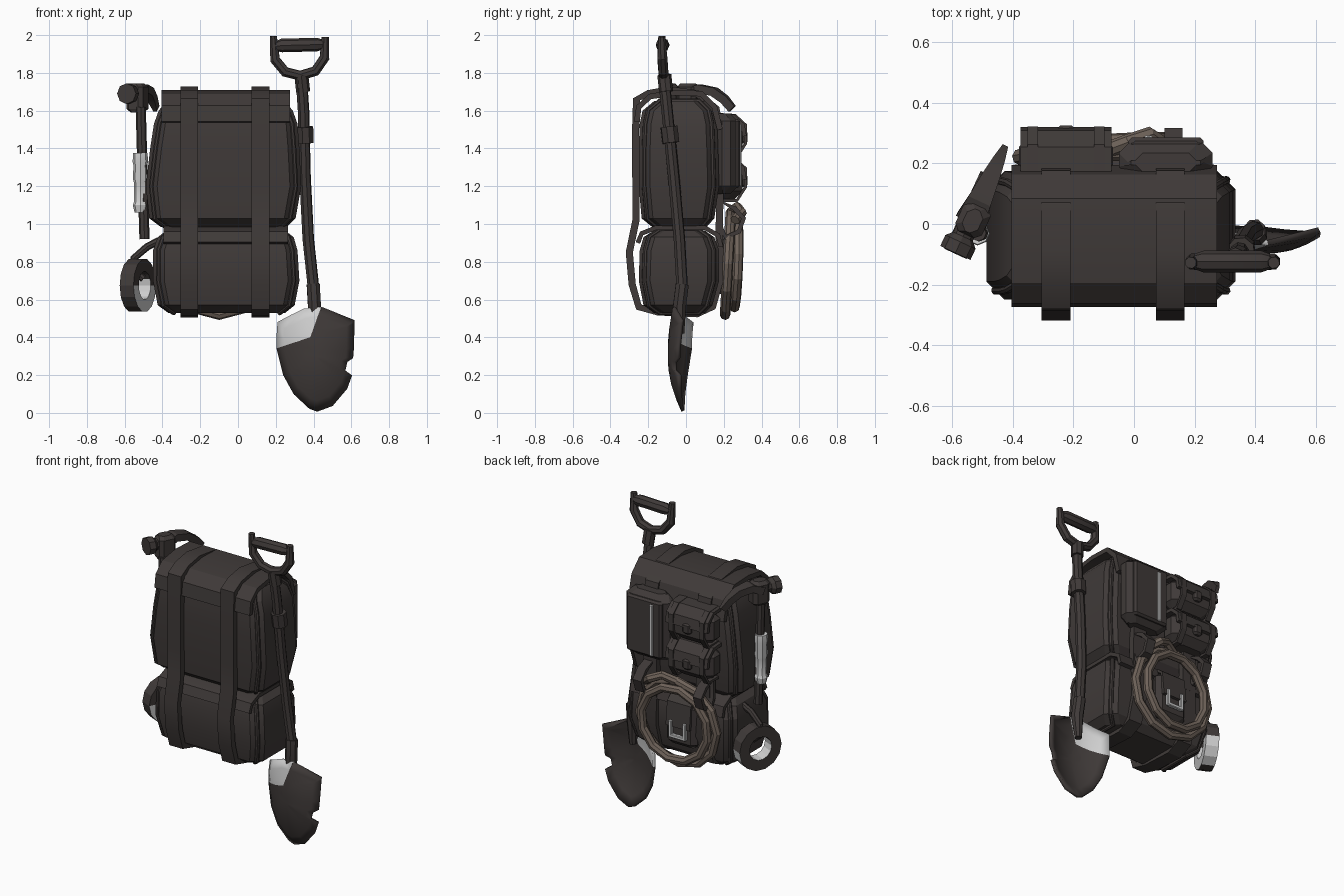
import bpy, bmesh, math
from mathutils import Vector, Matrix

if "Cube" in bpy.data.objects:
    bpy.data.objects.remove(bpy.data.objects["Cube"])


def material(name, rgb):
    m = bpy.data.materials.new(name)
    m.use_nodes = True
    colour = (*rgb, 1)
    m.diffuse_color = colour
    m.node_tree.nodes["Principled BSDF"].inputs["Base Color"].default_value = colour
    return m


DARK = material("dark_canvas", (.05, .042, .04))
ROPE = material("brown_rope", (.16, .125, .102))
LIGHT = material("pale_grey", (.64, .64, .64))
made = []


def add(name, mesh, *mats):
    ob = bpy.data.objects.new(name, mesh)
    bpy.context.collection.objects.link(ob)
    for m in mats:
        mesh.materials.append(m)
    made.append(ob)
    return ob


def skin(name, rings, *mats, closed=False, caps=(True, True)):
    """Join rings of points into a surface."""
    bm = bmesh.new()
    vs = [[bm.verts.new(p) for p in ring] for ring in rings]
    n = len(vs[0])
    for i in range(len(vs) if closed else len(vs) - 1):
        a, b = vs[i], vs[(i + 1) % len(vs)]
        for j in range(n):
            k = (j + 1) % n
            bm.faces.new((a[j], a[k], b[k], b[j]))
    for cap, ring in zip(caps, (vs[0], vs[-1])):
        if cap and not closed:
            bm.faces.new(ring)
    bmesh.ops.recalc_face_normals(bm, faces=bm.faces)
    mesh = bpy.data.meshes.new(name)
    bm.to_mesh(mesh)
    bm.free()
    return add(name, mesh, *mats)


def cushion(name, sections, cut, mat=DARK):
    """Stack chamfered rectangles given as z, x0, x1, y0, y1."""
    rings = []
    for z, a, b, c, d in sections:
        rings.append([(a + cut, c, z), (b - cut, c, z), (b, c + cut, z), (b, d - cut, z),
                      (b - cut, d, z), (a + cut, d, z), (a, d - cut, z), (a, c + cut, z)])
    return skin(name, rings, mat)


def pouch(name, x, y, z, r, mat=DARK):
    """Box with every edge chamfered by r."""
    rows = [(z[0], r), (z[0] + r, 0), (z[1] - r, 0), (z[1], r)]
    return cushion(name, [(h, x[0] + i, x[1] - i, y[0] + i / 2, y[1] - i) for h, i in rows], r, mat)


def ribbon(name, path, x, w, t, mat=DARK, closed=False, taper=1):
    """Flat band following a y, z path."""
    pts = [Vector(p) for p in path]
    n, rings = len(pts), []
    for i, p in enumerate(pts):
        a = pts[(i - 1) % n] if closed or i else p
        b = pts[(i + 1) % n] if closed or i < n - 1 else p
        d = (b - a).normalized()
        o = Vector((-d.y, d.x)) * t / 2
        h = w / 2 * (1 + (taper - 1) * i / (n - 1))
        q, s = p + o, p - o
        rings.append([(x - h, *q), (x + h, *q), (x + h, *s), (x - h, *s)])
    return skin(name, rings, mat, closed=closed)


def tube(name, pts, r, mat=DARK, cyclic=False, radii=None):
    cu = bpy.data.curves.new(name, "CURVE")
    cu.dimensions, cu.bevel_depth, cu.bevel_resolution = "3D", r, 2
    cu.use_fill_caps = True
    sp = cu.splines.new("POLY")
    sp.points.add(len(pts) - 1)
    for i, p in enumerate(pts):
        sp.points[i].co = (*p, 1)
        sp.points[i].radius = radii[i] if radii else 1
    sp.use_cyclic_u = cyclic
    tmp = bpy.data.objects.new(name + "_curve", cu)
    bpy.context.collection.objects.link(tmp)
    mesh = bpy.data.meshes.new_from_object(tmp.evaluated_get(bpy.context.evaluated_depsgraph_get()))
    bpy.data.objects.remove(tmp)
    mesh.materials.clear()
    return add(name, mesh, mat)


# Main bag and lower bag, with piping round each side
bags = {"upper": [(.985, -.41, .26, -.18, .11), (1.03, -.47, .305, -.235, .15),
                  (1.2, -.488, .335, -.25, .175), (1.4, -.465, .325, -.25, .17),
                  (1.53, -.445, .315, -.245, .165), (1.6, -.42, .29, -.23, .15),
                  (1.65, -.38, .25, -.17, .1)],
        "lower": [(.53, -.37, .25, -.17, .1), (.57, -.425, .3, -.225, .14),
                  (.7, -.45, .325, -.25, .175), (.86, -.45, .315, -.245, .175),
                  (.93, -.425, .295, -.225, .15), (.965, -.38, .25, -.17, .1)]}
for label, rows in bags.items():
    cushion(label + "_bag", rows, .06)
    for side in (1, 2):
        inset = .03 if side == 1 else -.03
        front = [(row[side] + inset, row[3] + .03, row[0]) for row in rows]
        back = [(row[side] + inset, row[4] - .03, row[0]) for row in reversed(rows)]
        tube(label + "_piping", front + back, .014, cyclic=True)

# Lids folded over each bag
ribbon("upper_lid", [(-.26, 1.54), (-.25, 1.62), (-.19, 1.675), (-.06, 1.695), (.08, 1.69),
                     (.15, 1.62), (.18, 1.5)], -.065, .68, .03)
ribbon("lower_lid", [(-.255, .9), (-.235, .95), (-.16, .98), (.1, .98), (.17, .94), (.185, .88)],
       -.065, .66, .025)

# Long straps around both bags
loop = [(-.262, 1.66), (-.268, 1.45), (-.265, 1.2), (-.265, 1.02), (-.3, .85), (-.285, .68),
        (-.25, .56), (-.15, .535), (.06, .525), (.14, .56), (.185, .72), (.175, .95), (.18, 1.15),
        (.18, 1.5), (.16, 1.61), (.06, 1.69), (-.09, 1.71), (-.2, 1.69)]
for name, x in (("right_strap", -.258), ("left_strap", .12)):
    ribbon(name, loop, x, .095, .038, closed=True)

# Tall back pocket with raised front and zipper
pouch("tall_pocket", (-.05, .26), (.15, .275), (1.16, 1.585), .04)
pouch("tall_pocket_front", (-.02, .23), (.25, .286), (1.19, 1.555), .012)
pouch("zipper", (.036, .06), (.27, .293), (1.2, 1.53), .004, LIGHT)

# Two stacked roll pouches with lids, straps and clips
for label, z in (("lower", 1.235), ("upper", 1.465)):
    pouch(label + "_roll", (-.38, -.07), (.15, .3), (z - .105, z + .1), .045)
    ribbon(label + "_roll_lid", [(.17, z + .11), (.25, z + .105), (.3, z + .06), (.31, z)],
           -.225, .3, .022)
    for x in (-.335, -.115):
        ribbon(label + "_roll_strap", [(.17, z + .115), (.26, z + .11), (.315, z + .06),
                                       (.315, z - .04), (.27, z - .11), (.17, z - .11)], x, .035, .016)
    pouch(label + "_roll_clip", (-.255, -.195), (.29, .326), (z - .04, z + .03), .012)

# Small pouch inside the rope coil, with a pale buckle
pouch("small_pouch", (-.22, .0), (.15, .225), (.63, .92), .03)
ribbon("small_pouch_flap", [(.18, .94), (.22, .91), (.236, .76)], -.11, .17, .018)
for x in (-.16, -.06):
    pouch("buckle_side", (x - .011, x + .011), (.23, .252), (.69, .8), .004, LIGHT)
pouch("buckle_bar", (-.16, -.06), (.23, .252), (.69, .712), .004, LIGHT)

# Rope coil, its loose end and holders
for k, (rx, rz, y) in enumerate(((.275, .27, .222), (.23, .235, .262))):
    ring = []
    for i in range(12):
        a = math.tau * i / 12 + k * .2
        ring.append((-.1 + rx * math.cos(a), y + .015 * math.sin(a + k), .79 + rz * math.sin(a)))
    tube("rope_coil", ring, .028, ROPE, cyclic=True)
tube("rope_end", [(-.1, .24, 1.06), (-.02, .27, 1.09), (.05, .295, 1.06), (.1, .26, 1.02)], .027, ROPE)
for x in (.13, -.3):
    ribbon("rope_holder", [(.18, 1.12), (.26, 1.08), (.305, 1.03), (.28, .96), (.21, .93), (.18, .99)],
           x, .06, .025, closed=True)

# Shovel: shaft, collar, socket behind the blade, and handle
tube("shovel_shaft", [(.335, -.118, 1.78), (.347, -.1, 1.6), (.355, -.065, 1.25), (.372, -.035, .92),
                      (.4, -.02, .66), (.405, -.035, .55)], .031)
tube("shovel_collar", [(.353, -.09, 1.515), (.356, -.08, 1.43)], .047)
tube("shovel_socket", [(.398, -.02, .68), (.405, -.035, .56), (.4, -.03, .42)], .037, radii=[1, 1, .6])
tube("shovel_neck", [(.335, -.115, 1.79), (.345, -.105, 1.7)], .037)
tube("shovel_fork", [(.187, -.128, 1.995), (.196, -.125, 1.87), (.25, -.12, 1.805), (.33, -.118, 1.785),
                     (.41, -.12, 1.81), (.458, -.125, 1.88), (.462, -.128, 1.99)], .028,
     radii=[.7, 1, 1, 1, 1, 1, .7])
tube("shovel_grip", [(.2, -.124, 1.94), (.23, -.124, 1.945), (.42, -.124, 1.95), (.45, -.124, 1.95)],
     .036, radii=[.7, 1, 1, .7])

# Shovel blade: a dished sheet with a notch
edge = [(.44, .56), (.35, .55), (.28, .515), (.215, .48), (.21, .41), (.21, .34), (.245, .2), (.3, .1),
        (.38, .025), (.42, .01), (.5, .04), (.575, .13), (.6, .2), (.565, .225), (.575, .27),
        (.605, .29), (.61, .35), (.612, .49)]


def blade_point(x, z, s):
    x, z = .41 + (x - .41) * s, .3 + (z - .3) * s
    u = (x - .41) / .2
    y = -.085 + .08 * u * u - .03 * u + .075 * (max(0, .3 - z) / .3) ** 2 + .16 * max(0, z - .4)
    return x, y, z


blade = skin("shovel_blade", [[blade_point(x, z, s) for x, z in edge] for s in (1, .8, .55, .3, .1)],
             DARK, LIGHT, caps=(False, True))

# Pale worn corner, cut along two lines
cuts = [(Vector((.385, 0, .4)), Vector(n)) for n in ((-.32, 0, .95), (-.94, 0, .33))]
bm = bmesh.new()
bm.from_mesh(blade.data)
for co, no in cuts:
    geom = bm.verts[:] + bm.edges[:] + bm.faces[:]
    bmesh.ops.bisect_plane(bm, geom=geom, plane_co=co, plane_no=no)
for f in bm.faces:
    f.material_index = int(all((f.calc_center_median() - co).dot(no) > 0 for co, no in cuts))
bm.to_mesh(blade.data)
bm.free()
thick = blade.modifiers.new("thickness", "SOLIDIFY")
thick.thickness, thick.offset = .018, 0

# Hammer: handle with pale wrapping, head and claw
tube("hammer_handle", [(-.495, -.03, .92), (-.505, -.03, 1.25), (-.515, -.03, 1.62)], .027)
wrap = [(1.06, .8), (1.1, 1.05), (1.12, .85), (1.22, .9), (1.24, 1.05), (1.31, .95), (1.33, 1.08),
        (1.375, 1)]
tube("handle_wrap", [(-.517, -.03, z) for z, _ in wrap], .038, LIGHT, radii=[r for _, r in wrap])
head = [tube("hammer_face", [(0, -.1, 1.69), (0, -.06, 1.69), (0, -.04, 1.69), (0, .01, 1.69)], .055,
             radii=[1, 1, .65, .65]),
        pouch("hammer_cheek", (-.042, .055), (-.03, .08), (1.59, 1.745), .02),
        ribbon("hammer_claw", [(.02, 1.69), (.09, 1.715), (.17, 1.7), (.23, 1.66), (.275, 1.61)],
               0, .1, .045, taper=.2)]
for ob in head:
    ob.matrix_world = Matrix.Translation((-.548, -.005, 0)) @ Matrix.Rotation(math.radians(-25), 4, "Z")

# Tape roll, pale on the lower half that faces the bag
rings = []
for i in range(14):
    c, s = math.cos(math.tau * i / 14), math.sin(math.tau * i / 14)
    rings.append([(x, r * c, r * s) for r, x in ((.142, -.04), (.142, .04), (.075, .04), (.075, -.04))])
roll = skin("tape_roll", rings, DARK, LIGHT, closed=True)
for f in roll.data.polygons:
    x, y, z = f.center
    rim = math.hypot(y, z) > .12
    f.material_index = int(z < -.03 and y > 0 if rim else z < .02 and x > -.02)
roll.matrix_world = Matrix.Translation((-.53, .03, .675)) @ Matrix.Rotation(math.radians(-25), 4, "Z")
tube("roll_loop", [(-.42, .02, .91), (-.48, .02, .88), (-.55, .03, .82), (-.55, .03, .75),
                   (-.5, .03, .71)], .02)

# Shading
bpy.ops.object.select_all(action="DESELECT")
for ob in made:
    ob.select_set(True)
bpy.context.view_layer.objects.active = made[0]
bpy.ops.object.shade_smooth_by_angle(angle=math.radians(25))
